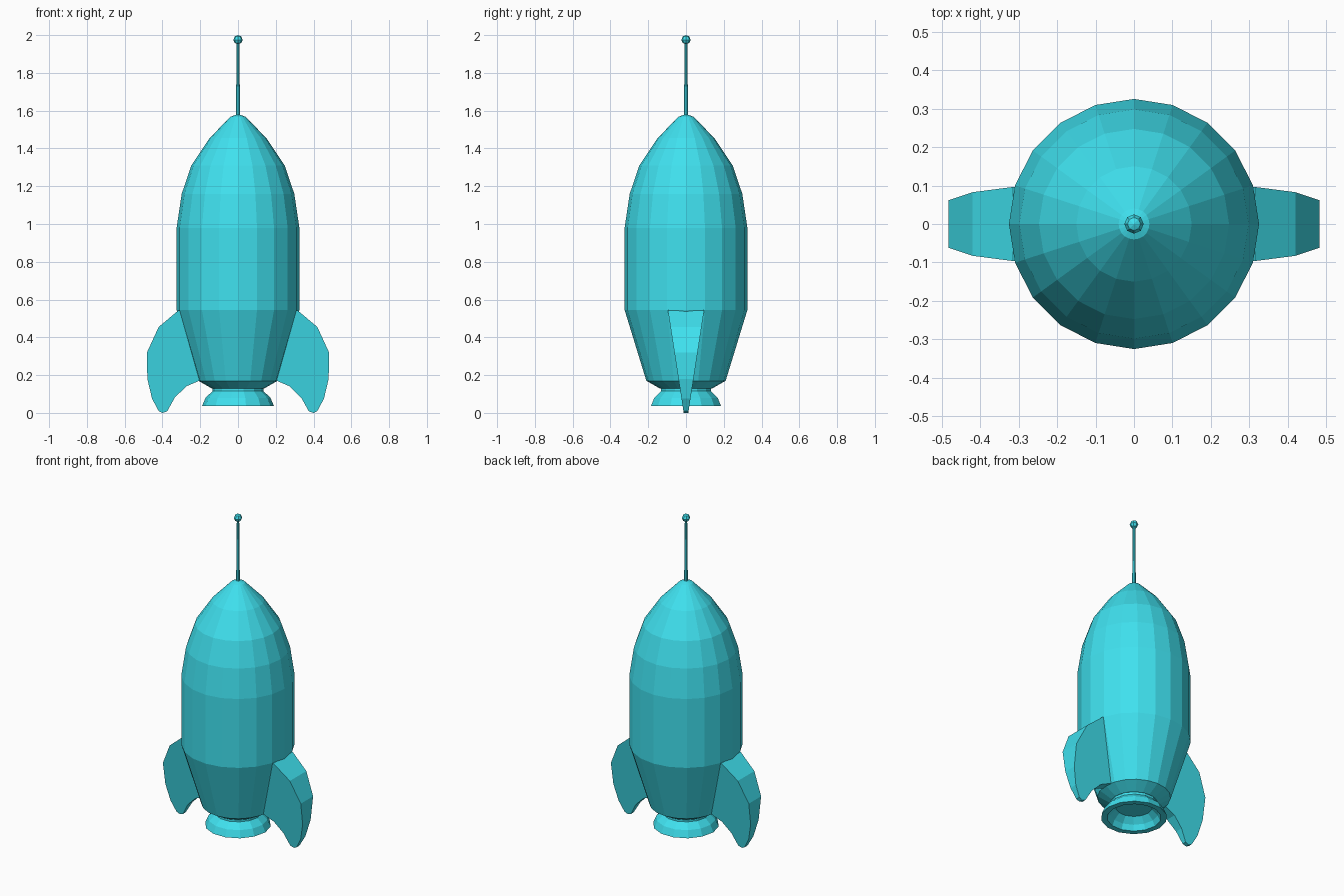
import bpy, bmesh, math

if "Cube" in bpy.data.objects:
    bpy.data.objects.remove(bpy.data.objects["Cube"])

paint = bpy.data.materials.new("cyan_paint")
paint.diffuse_color = (0.05, 0.75, 0.86, 1)
paint.use_nodes = True
paint.node_tree.nodes["Principled BSDF"].inputs["Base Color"].default_value = paint.diffuse_color


def finish(name, bm):
    bmesh.ops.recalc_face_normals(bm, faces=bm.faces)
    mesh = bpy.data.meshes.new(name)
    bm.to_mesh(mesh)
    bm.free()
    mesh.materials.append(paint)
    obj = bpy.data.objects.new(name, mesh)
    bpy.context.collection.objects.link(obj)
    return obj


def lathe(name, profile, sides):
    """Revolve (radius, z) points; both ends close at radius 0."""
    bm = bmesh.new()
    verts = [bm.verts.new((r, 0, z)) for r, z in profile]
    edges = [bm.edges.new(pair) for pair in zip(verts, verts[1:])]
    bmesh.ops.spin(bm, geom=verts + edges, cent=(0, 0, 0), axis=(0, 0, 1),
                   angle=math.tau, steps=sides, use_duplicate=False)
    bmesh.ops.remove_doubles(bm, verts=bm.verts, dist=0.0005)
    return finish(name, bm)


# Hull with tapered tail and pointed nose
lathe("hull", [(0, 0.13), (0.14, 0.13), (0.21, 0.17), (0.325, 0.545),
               (0.325, 0.98), (0.298, 1.16), (0.247, 1.31), (0.15, 1.455),
               (0.04, 1.568), (0, 1.582)], 20)

# Flared engine nozzle, hollow underneath
lathe("nozzle", [(0, 0.135), (0.135, 0.135), (0.135, 0.115), (0.172, 0.08),
                 (0.19, 0.037), (0.155, 0.037), (0.14, 0.07), (0.105, 0.105),
                 (0, 0.105)], 14)

# Antenna rod and tip ball
lathe("antenna_rod", [(0, 1.56), (0.011, 1.56), (0.007, 1.97), (0, 1.97)], 8)
lathe("antenna_ball", [(0, 1.951), (0.017, 1.958), (0.025, 1.975),
                       (0.017, 1.993), (0, 2.0)], 8)

# Side fins: curved outline, wedge thickness narrowing towards the foot
outline = [(0.29, 0.545), (0.315, 0.543), (0.42, 0.455), (0.482, 0.32),
           (0.48, 0.18), (0.455, 0.075), (0.42, 0.01), (0.40, 0.0),
           (0.375, 0.008), (0.335, 0.08), (0.275, 0.14), (0.21, 0.168),
           (0.17, 0.175)]
for name, side in (("left_fin", -1), ("right_fin", 1)):
    bm = bmesh.new()
    rings = [[bm.verts.new((side * x, s * (0.012 + 0.155 * z), z))
              for x, z in outline] for s in (-1, 1)]
    for ring in rings:
        bm.faces.new(ring)
    n = len(outline)
    for i in range(n):
        j = (i + 1) % n
        bm.faces.new((rings[0][i], rings[0][j], rings[1][j], rings[1][i]))
    finish(name, bm)
